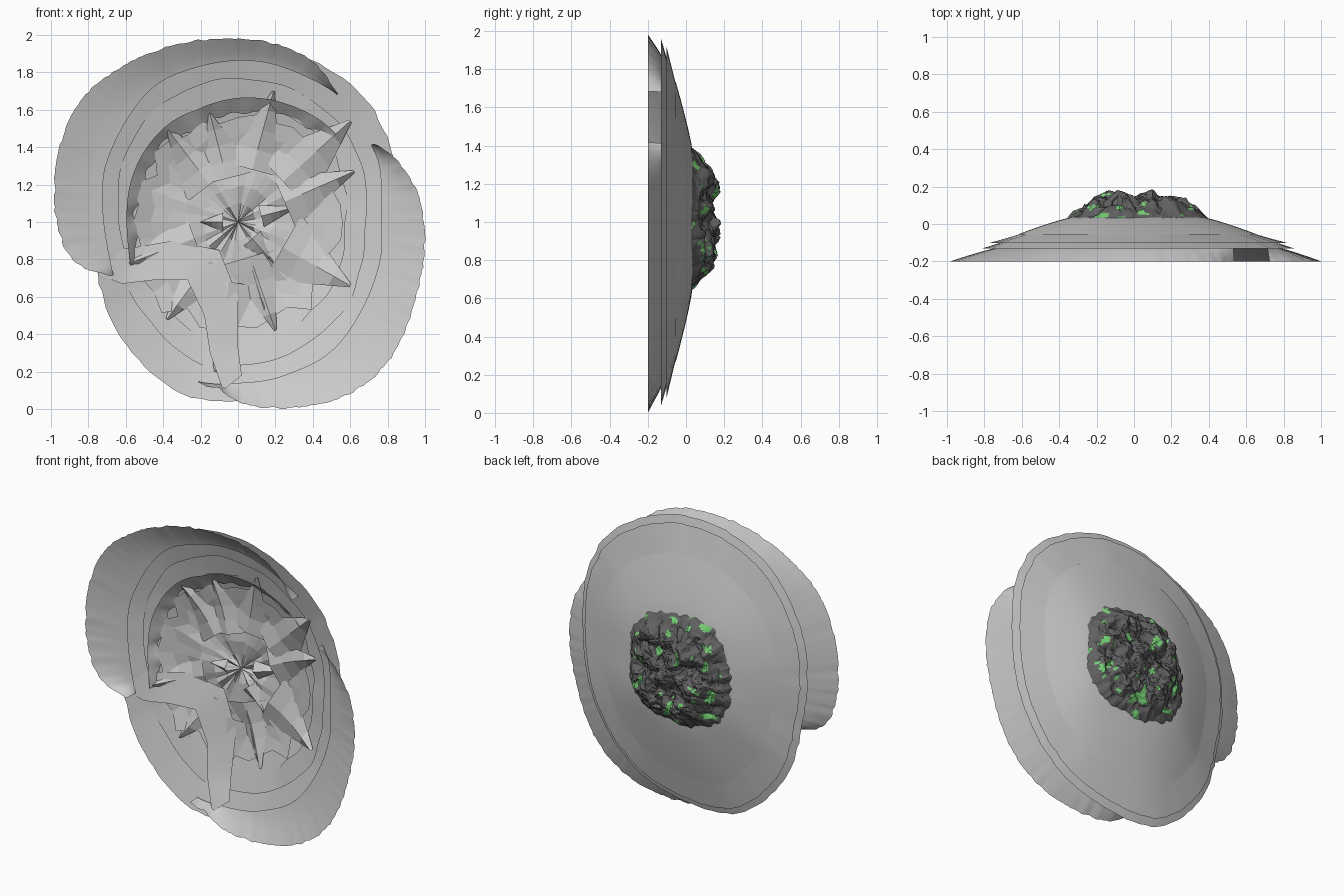
import bpy, bmesh, math
from mathutils import Vector, noise

if "Cube" in bpy.data.objects:
    bpy.data.objects.remove(bpy.data.objects["Cube"])

C = Vector((0, 0, 1))

# Outlines: (angle in degrees, radius) around the middle in the x-z plane
UPPER = [(52, .86), (60, .93), (72, .967), (96, .985), (119, 1.02), (143, 1.07),
         (166, 1.01), (180, .97), (193, .92), (203, .76)]
LOWER = [(-104, .80), (-97, .89), (-90, .97), (-70, 1.05), (-57, 1.1), (-43, 1.1),
         (-23, 1.03), (-3, 1.0), (12, .97), (23, .90), (30, .86)]
RING = [(0, .84), (23, .90), (33, .925), (47, .955), (60, .95), (90, .96), (120, .95),
        (150, .87), (180, .79), (202, .79), (215, .86), (232, .89), (245, .96),
        (258, .98), (270, .95), (300, .95), (330, .89), (360, .84)]
ROCK = [(0, .38), (35, .44), (65, .41), (90, .38), (125, .42), (155, .37),
        (180, .35), (215, .38), (250, .36), (290, .36), (325, .44), (360, .38)]


def radius(outline, a):
    for (a0, r0), (a1, r1) in zip(outline, outline[1:]):
        if a0 <= a <= a1:
            return r0 + (r1 - r0) * (a - a0) / (a1 - a0)
    return outline[-1][1]


def ring_radius(a, outline=RING):
    # averaged so the outline is round
    return sum(radius(outline, (a + d) % 360) for d in (-8, -4, 0, 4, 8)) / 5


def point(a, r, y):
    t = math.radians(a)
    return Vector((r * math.cos(t), y, 1 + r * math.sin(t)))


def make(name, bm, smooth=True, mats=()):
    me = bpy.data.meshes.new(name)
    bm.to_mesh(me)
    bm.free()
    ob = bpy.data.objects.new(name, me)
    bpy.context.collection.objects.link(ob)
    for m in mats:
        me.materials.append(m)
    if smooth:
        me.shade_smooth()
    return ob


def material(name, rgb):
    m = bpy.data.materials.new(name)
    m.diffuse_color = (*rgb, 1)
    m.use_nodes = True
    m.node_tree.nodes["Principled BSDF"].inputs["Base Color"].default_value = m.diffuse_color
    return m


def sheet(name, a0, a1, outer, inner, height, n=120, rows=6, smooth=True):
    """Lofted sheet from an inner to an outer outline; height(t, a, r) gives y."""
    bm = bmesh.new()
    closed = abs(a1 - a0) >= 360
    grid = []
    for i in range(n if closed else n + 1):
        a = a0 + (a1 - a0) * i / n
        ro, ri = outer(a), inner(a)
        col = []
        for j in range(rows + 1):
            t = j / rows
            r = ri + (ro - ri) * t
            col.append(bm.verts.new(point(a, r, height(t, a, r))))
        grid.append(col)
    for i in range(n):
        p, q = grid[i], grid[(i + 1) % len(grid)]
        for j in range(rows):
            bm.faces.new((p[j], q[j], q[j + 1], p[j + 1]))
    return make(name, bm, smooth)


def wobble(a, k=3.0, s=0):
    t = math.radians(a)
    return noise.noise(Vector((math.cos(t) * k, math.sin(t) * k, s)))


def rough(a):
    return 0.012 * wobble(a, 28)


def funnel_y(a, r):
    # surface that carries the rings down to the rock
    lo, hi = ring_radius(a, ROCK) * .95, ring_radius(a) * .77
    return .035 - .09 * max(0, (r - lo) / (hi - lo)) ** 1.2


# Two large front lobes with their rims on one plane
for name, line in (("upper_front_lobe", UPPER), ("lower_front_lobe", LOWER)):
    lo, hi = line[0][0], line[-1][0]

    def inner(a):
        return ring_radius(a) * .9 + .02 * wobble(a)

    def outer(a, line=line, lo=lo, hi=hi):
        s = sum(radius(line, min(max(a + d, lo), hi)) for d in (-5, -2, 0, 2, 5)) / 5
        end = min(1, (min(a - lo, hi - a) + .5) / 6)     # lobe tips close up
        return inner(a) + (max(s, inner(a) + .02) + rough(a) - inner(a)) * end ** .5

    sheet(name, lo, hi, outer, inner, lambda t, a, r: -.125 - .075 * t ** 1.15)

# Middle and back rings stacked behind the lobes
sheet("middle_ring", 0, 360, lambda a: ring_radius(a) + rough(a),
      lambda a: ring_radius(a) * (.80 + .03 * wobble(a, 3, 2)),
      lambda t, a, r: -.075 - .055 * t)
sheet("back_ring", 0, 360, lambda a: ring_radius(a) * .955 + rough(a),
      lambda a: ring_radius(a) * (.67 + .03 * wobble(a, 3, 5)),
      lambda t, a, r: -.035 - .066 * t)
sheet("funnel", 0, 360, lambda a: ring_radius(a) * .77,
      lambda a: ring_radius(a, ROCK) * .95,
      lambda t, a, r: funnel_y(a, r), rows=8)

# Steep inner wall under the upper lip
sheet("inner_wall", 42, 202, lambda a: ring_radius(a) * (.67 + .1 * abs(a - 110) / 90),
      lambda a: ring_radius(a) * (.58 + .13 * abs(a - 110) / 90 + .05 * wobble(a, 6)),
      lambda t, a, r: funnel_y(a, r) - .012 - .04 * t, rows=3)


# Crumpled membrane inside the bowl
def crumple(t, a, r):
    n = noise.noise(point(a, r, 0) * 4.5) + .4 * wobble(a, 4, 7)
    return funnel_y(a, r) - .012 + .07 * (1 - t) * n - .03 * abs(n) * t


sheet("crumpled_membrane", 0, 360, lambda a: .56 + .15 * wobble(a, 5, 3),
      lambda a: .004, crumple, n=36, rows=6, smooth=False)

# Torn flaps: tip x, tip z, base width; each lies in front of the funnel
FLAPS = [(-.38, 1.5, .3), (-.15, 1.58, .3), (.19, 1.70, .3), (.6, 1.54, .4),
         (.62, 1.27, .3), (.6, .66, .4), (.14, .53, .3), (-.12, .2, .3),
         (-.38, .48, .3), (-.58, .78, .3), (.31, 1.08, .12), (.19, .78, .12),
         (-.2, 1.0, .1), (.2, .42, .25)]
bm = bmesh.new()
for x, z, w in FLAPS:
    d = Vector((x, 0, z - 1))
    side = Vector((-d.z, 0, d.x)).normalized() * w / 2
    rows = []
    for j in range(5):
        t = j / 4
        mid = C + d * (.4 + .6 * t)
        s = side * (1 - .95 * t)
        y = funnel_y(math.degrees(math.atan2(d.z, d.x)), d.length * (.4 + .6 * t)) - .02
        rows.append([bm.verts.new(mid + s + Vector((0, y, 0))),
                     bm.verts.new(mid + Vector((0, y - .04 + .02 * t, 0))),
                     bm.verts.new(mid - s + Vector((0, y, 0)))])
    for p, q in zip(rows, rows[1:]):
        for k in range(2):
            bm.faces.new((p[k], p[k + 1], q[k + 1], q[k]))
make("torn_flaps", bm, False)

# Fold running from the lobes in to the middle, lower left
EDGE = [(-.75, -.13, .72), (-.62, -.1, .67), (-.45, -.08, .69), (-.27, -.06, .69),
        (-.18, -.07, .5), (-.15, -.11, .3), (-.08, -.16, .1)]
ROOT = [(-.66, -.09, .85), (-.52, -.05, .87), (-.35, -.02, .9), (-.1, 0, .85),
        (0, -.02, .6), (0, -.07, .33), (.02, -.12, .18)]
bm = bmesh.new()
top, low = [[bm.verts.new(p) for p in row] for row in (ROOT, EDGE)]
for i in range(len(EDGE) - 1):
    bm.faces.new((low[i], low[i + 1], top[i + 1], top[i]))
bmesh.ops.subdivide_edges(bm, edges=bm.edges[:], cuts=2, use_grid_fill=True, smooth=.3)
make("lower_fold", bm)

# Craggy rock on the back with patches of green
bm = bmesh.new()
N, R = 130, 40
cols = []
for i in range(N):
    a = 360 * i / N
    col = []
    for j in range(1, R + 1):
        t = j / R
        r = ring_radius(a, ROCK) * t * (1 + .05 * wobble(a, 9, 1) * t)
        p = point(a, r, 0)
        dome = .025 + .10 * min(1, (1 - t) / .5) ** .85
        lump = noise.fractal(p * 6, .8, 2.1, 6) * .05 + abs(noise.noise(p * 7)) * .08
        y = dome + lump * min(1, (1 - t) * 4)
        jag = noise.noise_vector(p * 22) * .018 * min(1, (1 - t) * 6)
        col.append(bm.verts.new(Vector((p.x + jag.x, min(y, .2), p.z + jag.z))))
    cols.append(col)
hub = bm.verts.new((0, sum(c[0].co.y for c in cols) / N, 1))
for i in range(N):
    p, q = cols[i], cols[(i + 1) % N]
    bm.faces.new((hub, q[0], p[0]))
    for j in range(R - 1):
        bm.faces.new((p[j], q[j], q[j + 1], p[j + 1]))
for f in bm.faces:
    c = f.calc_center_median()
    f.material_index = int(noise.noise(c * 15 + Vector((3, 1, 7))) > .37)
bmesh.ops.recalc_face_normals(bm, faces=bm.faces)
make("rock", bm, False, (material("dark_stone", (.12, .12, .12)),
                         material("green_growth", (.17, .6, .17))))
